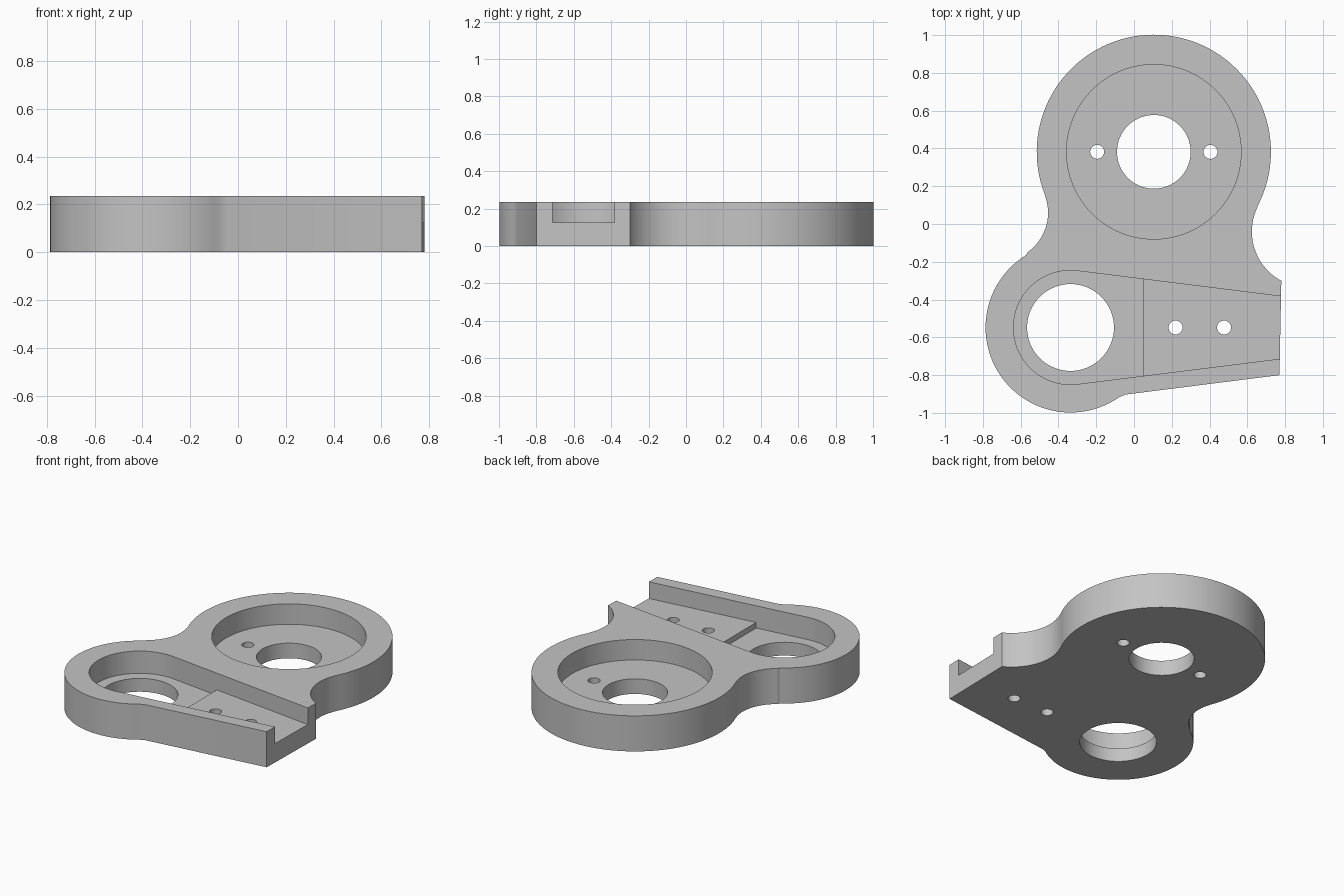
import bpy, bmesh
from math import radians, cos, sin
from mathutils import Vector

cube = bpy.data.objects.get("Cube")
if cube:
    bpy.data.objects.remove(cube, do_unlink=True)

HEIGHT = 0.235
BIG = (0.105, 0.382)      # centre of the large lobe
SMALL = (-0.336, -0.548)  # centre of the small lobe

grey = bpy.data.materials.new("plain grey")
grey.use_nodes = True
grey.diffuse_color = (0.55, 0.55, 0.55, 1)
grey.node_tree.nodes["Principled BSDF"].inputs["Base Color"].default_value = (0.55, 0.55, 0.55, 1)


def arc(centre, radius, start, end, steps):
    angles = [radians(start + (end - start) * i / steps) for i in range(steps + 1)]
    return [(centre[0] + radius * cos(a), centre[1] + radius * sin(a)) for a in angles]


def prism(name, points, bottom, top, helper=True):
    """Extrude a counter-clockwise outline between two heights."""
    bm = bmesh.new()
    face = bm.faces.new([bm.verts.new((x, y, bottom)) for x, y in points])
    side = bmesh.ops.extrude_face_region(bm, geom=[face])
    moved = [v for v in side["geom"] if isinstance(v, bmesh.types.BMVert)]
    bmesh.ops.translate(bm, verts=moved, vec=Vector((0, 0, top - bottom)))
    bmesh.ops.recalc_face_normals(bm, faces=bm.faces)
    mesh = bpy.data.meshes.new(name)
    bm.to_mesh(mesh)
    bm.free()
    mesh.materials.append(grey)
    obj = bpy.data.objects.new(name, mesh)
    bpy.context.collection.objects.link(obj)
    obj.hide_render = helper
    return obj


def cylinder(name, centre, radius, bottom, steps=72):
    return prism(name, arc(centre, radius, 0, 360, steps)[:-1], bottom, HEIGHT + 0.1)


def cut(target, cutters):
    """Subtract the cutters, keep the resulting mesh and drop the helpers."""
    for cutter in cutters:
        mod = target.modifiers.new(cutter.name, "BOOLEAN")
        mod.operation, mod.solver, mod.object = "DIFFERENCE", "EXACT", cutter
    bpy.context.view_layer.update()
    graph = bpy.context.evaluated_depsgraph_get()
    result = bpy.data.meshes.new_from_object(target.evaluated_get(graph))
    target.modifiers.clear()
    target.data = result
    for cutter in cutters:
        bpy.data.objects.remove(cutter, do_unlink=True)


# Plate outline: two lobes joined by concave necks, with a tapered arm
outline = [(0.77, -0.80), (0.78, -0.30)]
outline += arc((0.92, -0.04), 0.296, 241.7, 152.6, 24)[1:-1]
outline += arc(BIG, 0.62, -27.4, 201.5, 72)
outline += arc((-0.711, 0.06), 0.256, 21.5, -58.3, 20)[1:-1]
outline += arc(SMALL, 0.45, 121.7, 305, 56)
outline += [(-0.045, -0.903)]
plate = prism("bracket_plate", outline, 0, HEIGHT, helper=False)

# Tapered pocket, open at the arm end, with a raised shelf
taper = arc(SMALL, 0.302, 83, 277, 56) + [(0.90, -0.698), (0.90, -0.398)]
pocket = prism("arm_pocket", taper, 0.088, HEIGHT + 0.1)
shelf = prism("shelf_step", [(0.05, -1.2), (1.2, -1.2), (1.2, 0.2), (0.05, 0.2)], -0.1, 0.125)
cut(pocket, [shelf])

# Round pocket, bores and screw holes
cutters = [pocket,
           cylinder("round_pocket", BIG, 0.462, 0.10, 96),
           cylinder("large_lobe_bore", BIG, 0.195, -0.1),
           cylinder("small_lobe_bore", SMALL, 0.23, -0.1)]
for x, y in [(-0.195, BIG[1]), (0.405, BIG[1]), (0.22, SMALL[1]), (0.477, SMALL[1])]:
    cutters.append(cylinder("screw_hole", (x, y), 0.037, -0.1, 32))
cut(plate, cutters)

# Smooth curved walls, crisp rims
plate.data.shade_smooth()
plate.data.set_sharp_from_angle(angle=radians(20))
